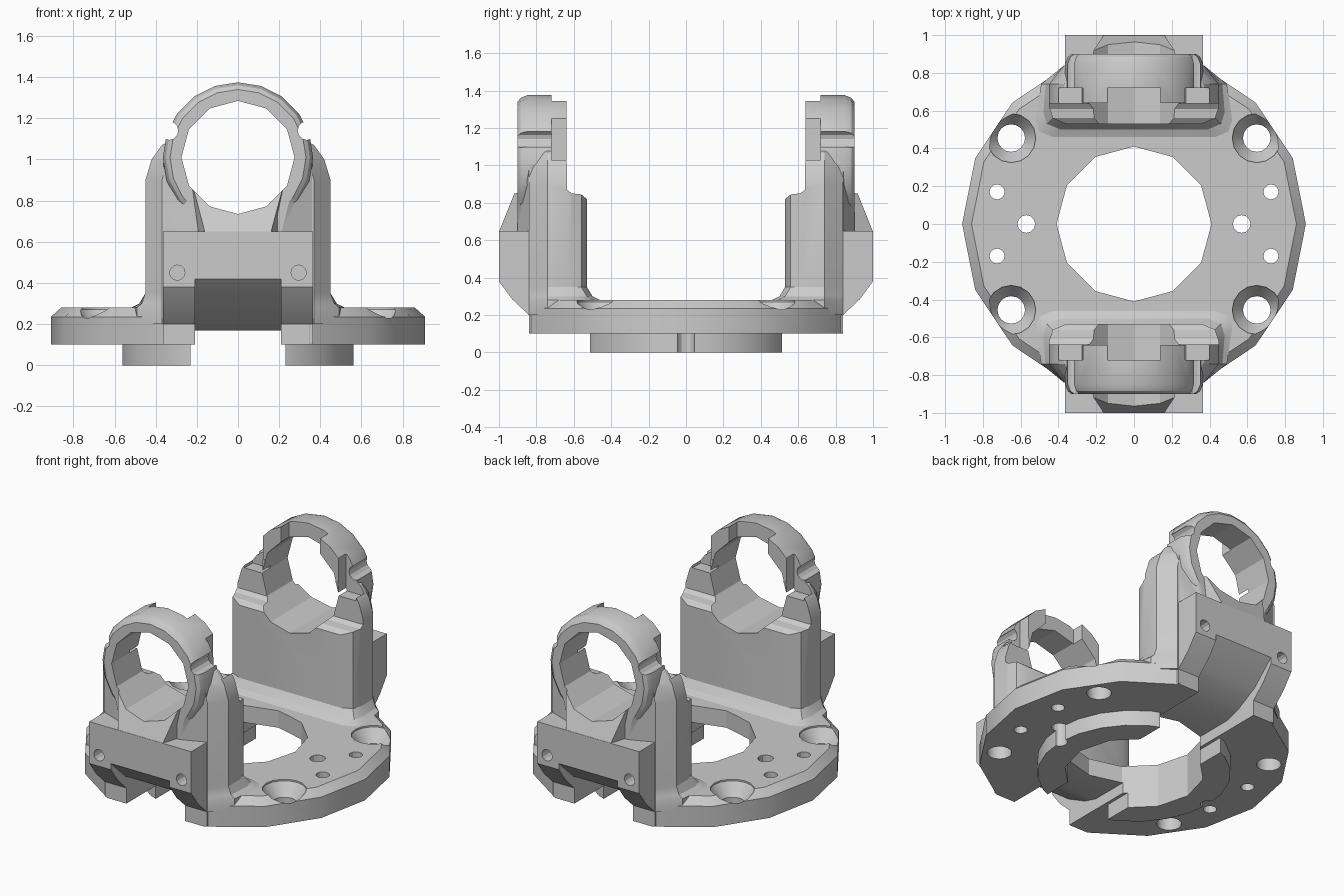
import bpy, bmesh, math

default = bpy.data.objects.get("Cube")
if default:
    bpy.data.objects.remove(default, do_unlink=True)


def loft(name, rings):
    """Skin a stack of equally long point rings and cap both ends."""
    bm = bmesh.new()
    rows = [[bm.verts.new(p) for p in ring] for ring in rings]
    n = len(rows[0])
    for a, b in zip(rows, rows[1:]):
        for i in range(n):
            j = (i + 1) % n
            bm.faces.new((a[i], a[j], b[j], b[i]))
    bm.faces.new(rows[0][::-1])
    bm.faces.new(rows[-1])
    bmesh.ops.recalc_face_normals(bm, faces=bm.faces)
    mesh = bpy.data.meshes.new(name)
    bm.to_mesh(mesh)
    bm.free()
    obj = bpy.data.objects.new(name, mesh)
    bpy.context.collection.objects.link(obj)
    return obj


def side_prism(name, yz, half):
    """Side profile extruded across x."""
    return loft(name, [[(x, y, z) for y, z in yz] for x in (-half, half)])


def box(name, x, y, z):
    return loft(name, [[(x[0], y[0], h), (x[1], y[0], h), (x[1], y[1], h), (x[0], y[1], h)] for h in z])


def circle(r, n):
    return [(r * math.sin(math.tau * i / n), r * math.cos(math.tau * i / n)) for i in range(n)]


def upright(name, x, y, steps, n):
    """Turned shape about a vertical axis; steps are (radius, z)."""
    return loft(name, [[(x + u, y + v, z) for u, v in circle(r, n)] for r, z in steps])


def level(name, x, z, steps, n):
    """Turned shape about an axis along y; steps are (radius, y)."""
    return loft(name, [[(x + u, y, z + v) for u, v in circle(r, n)] for r, y in steps])


def combine(target, others, operation):
    """Bake booleans into the target and drop the helpers."""
    for other in others:
        other.hide_render = True
        mod = target.modifiers.new("bool", 'BOOLEAN')
        mod.operation, mod.solver, mod.object = operation, 'EXACT', other
        deps = bpy.context.evaluated_depsgraph_get()
        baked = bpy.data.meshes.new_from_object(target.evaluated_get(deps))
        target.modifiers.clear()
        target.data = baked
        bpy.data.objects.remove(other, do_unlink=True)


def channel(sign):
    """Underside slot that rises towards the outer face."""
    yz = [(-0.1, -0.1), (1.2, -0.1), (1.2, 0.56), (1.0, 0.42), (0.85, 0.28),
          (0.7, 0.2), (0.6, 0.17), (-0.1, 0.17)]
    return side_prism("channel_cutter", [(sign * y, z) for y, z in yz], 0.21)


# Base plate: faceted disc with flats at front and back
def plate_ring(r, z):
    return [(u * r, v * r, z) for u, v in circle(1, 16) if abs(v) < 0.99]


base_plate = loft("base_plate", [plate_ring(0.91, 0.1), plate_ring(0.91, 0.235), plate_ring(0.86, 0.28)])
foot_ring = upright("foot_ring", 0, 0, [(0.567, 0), (0.567, 0.1)], 24)
combine(foot_ring, [box("slot_cutter", (-0.23, 0.23), (-1, 1), (-0.1, 0.2))], 'DIFFERENCE')
combine(base_plate, [foot_ring], 'UNION')

cutters = [upright("bore", 0, 0, [(0.41, -0.1), (0.41, 0.5)], 12), channel(1), channel(-1)]
for sx in (-1, 1):
    cutters.append(upright("pin_hole", sx * 0.57, 0, [(0.047, -0.1), (0.047, 0.5)], 12))
    for sy in (-1, 1):
        cutters.append(upright("small_hole", sx * 0.725, sy * 0.17, [(0.04, 0), (0.04, 0.5)], 12))
        cutters.append(upright("countersink", sx * 0.65, sy * 0.455,
                               [(0.073, 0), (0.073, 0.19), (0.13, 0.27), (0.13, 0.5)], 16))
combine(base_plate, cutters, 'DIFFERENCE')


# Tower column with flared foot and tapering shoulders
def column_ring(z, w, e):
    half = [(w - 0.09 + e, 0.53 - e), (w - 0.02 + e, 0.56 - e), (w + e, 0.62 - e),
            (w + e * 0.6, 0.74), (w - 0.08, 0.84)]
    return [(x, y, z) for x, y in half + [(-x, y) for x, y in reversed(half)]]


tower = loft("rear_tower", [column_ring(*s) for s in (
    (0.2, 0.45, 0.07), (0.28, 0.45, 0.07), (0.3, 0.45, 0.03), (0.35, 0.45, 0),
    (0.9, 0.45, 0), (1.0, 0.42, 0), (1.07, 0.37, 0), (1.1, 0.31, 0))])

# Outer mounting block, gusset below the ring, and the clamp ring
block = side_prism("block", [(0.6, 0.105), (0.84, 0.105), (0.84, 0.2), (0.93, 0.285), (1.0, 0.38),
                             (1.0, 0.65), (0.7, 0.65)], 0.365)
neck = loft("neck", [[(-a, y, 0.6), (a, y, 0.6), (b, y, 1.0), (-b, y, 1.0)]
                     for y, a, b in ((0.7, 0.37, 0.37), (0.84, 0.36, 0.36), (0.9, 0.2, 0.3))])
gusset = loft("gusset", [[(-0.24, 0.75, z), (0.24, 0.75, z), (w, y, z), (-w, y, z)]
                         for z, w, y in ((0.6, 0.16, 1.0), (0.645, 0.16, 1.0), (0.87, 0.22, 0.91))])
clamp = level("clamp", 0, 1.01, [(0.365, 0.64), (0.365, 0.85), (0.35, 0.885), (0.33, 0.9)], 20)
combine(tower, [block, neck, gusset, clamp], 'UNION')

# Step on the inner face, bearing bore, channel, clamp notches and screw holes
step = side_prism("step", [(0.3, 0.82), (0.53, 0.82), (0.56, 0.845), (0.61, 0.85), (0.637, 0.87),
                           (0.64, 1.6), (0.3, 1.6)], 1)
cutters = [step, channel(1), level("bearing_bore", 0, 1.01, [(0.275, 0.4), (0.275, 1.2)], 12),
           box("top_notch", (-0.14, 0.14), (0.5, 0.72), (1.15, 1.5))]
for s in (-1, 1):
    cutters.append(box("side_notch", sorted((s * 0.27, s * 0.4)), (0.5, 0.72), (1.01, 1.25)))
    cutters.append(level("screw_groove", s * 0.335, 1.14, [(0.045, 0.6), (0.045, 1.0)], 12))
    cutters.append(level("screw_hole", s * 0.295, 0.45, [(0.037, 0.82), (0.037, 1.1)], 12))
combine(tower, cutters, 'DIFFERENCE')

# The front tower is the rear one turned half a circle
front_tower = tower.copy()
front_tower.data = tower.data.copy()
front_tower.name = "front_tower"
front_tower.rotation_euler.z = math.pi
bpy.context.collection.objects.link(front_tower)

bpy.ops.object.select_all(action='DESELECT')
for part in (base_plate, tower, front_tower):
    part.select_set(True)
bpy.context.view_layer.objects.active = base_plate
bpy.ops.object.shade_smooth_by_angle(angle=math.radians(25))
